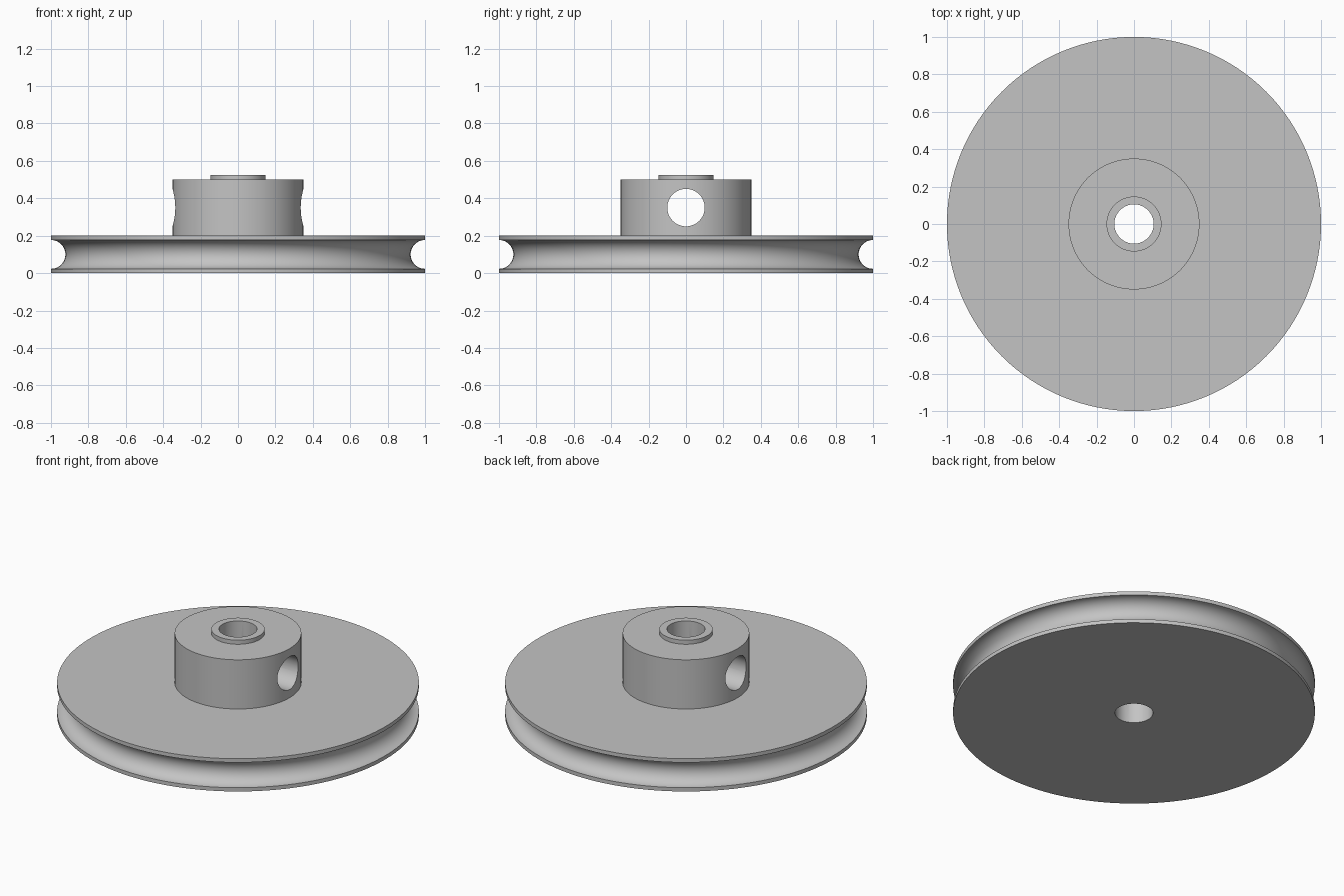
import bpy, bmesh
from math import sin, cos, pi, radians

if "Cube" in bpy.data.objects:
    bpy.data.objects.remove(bpy.data.objects["Cube"], do_unlink=True)

SEGMENTS = 128
BORE, HUB, COLLAR, RIM = 0.105, 0.35, 0.147, 1.0
DISC_TOP, HUB_TOP, COLLAR_TOP = 0.2, 0.5, 0.525
GROOVE = 0.077

grey = bpy.data.materials.new("plain grey")
grey.use_nodes = True
colour = (0.55, 0.55, 0.55, 1)
grey.diffuse_color = colour
grey.node_tree.nodes["Principled BSDF"].inputs["Base Color"].default_value = colour


def lathe(name, profile):
    """Revolve a closed (radius, height) profile about z."""
    bm = bmesh.new()
    verts = [bm.verts.new((r, 0, z)) for r, z in profile]
    edges = [bm.edges.new((a, b)) for a, b in zip(verts, verts[1:] + verts[:1])]
    bmesh.ops.spin(bm, geom=verts + edges, cent=(0, 0, 0), axis=(0, 0, 1),
                   angle=2 * pi, steps=SEGMENTS)
    bmesh.ops.remove_doubles(bm, verts=bm.verts, dist=1e-5)
    bmesh.ops.recalc_face_normals(bm, faces=bm.faces)
    mesh = bpy.data.meshes.new(name)
    bm.to_mesh(mesh)
    bm.free()
    obj = bpy.data.objects.new(name, mesh)
    bpy.context.collection.objects.link(obj)
    mesh.materials.append(grey)
    return obj


# Grooved disc, hub and collar around a through bore
steps = 24
groove = [(RIM - GROOVE * sin(pi * i / steps),
           DISC_TOP / 2 - GROOVE * cos(pi * i / steps)) for i in range(steps + 1)]
pulley = lathe("pulley_wheel", [
    (BORE, 0), (RIM, 0), *groove, (RIM, DISC_TOP),
    (HUB, DISC_TOP), (HUB, HUB_TOP),
    (COLLAR, HUB_TOP), (COLLAR, COLLAR_TOP), (BORE, COLLAR_TOP)])

# Cross hole through the hub, side to side
bpy.ops.mesh.primitive_cylinder_add(vertices=64, radius=0.1, depth=1,
                                    location=(0, 0, 0.35), rotation=(0, pi / 2, 0))
cutter = bpy.context.object
cutter.name = "cross_hole_cutter"
cutter.hide_render = True
cutter.data.materials.append(grey)

cut = pulley.modifiers.new("cross_hole", 'BOOLEAN')
cut.operation = 'DIFFERENCE'
cut.solver = 'EXACT'
cut.object = cutter

bpy.ops.object.select_all(action='DESELECT')
pulley.select_set(True)
bpy.context.view_layer.objects.active = pulley
bpy.ops.object.modifier_apply(modifier=cut.name)
bpy.data.objects.remove(cutter, do_unlink=True)

bpy.ops.object.shade_smooth_by_angle(angle=radians(30))
